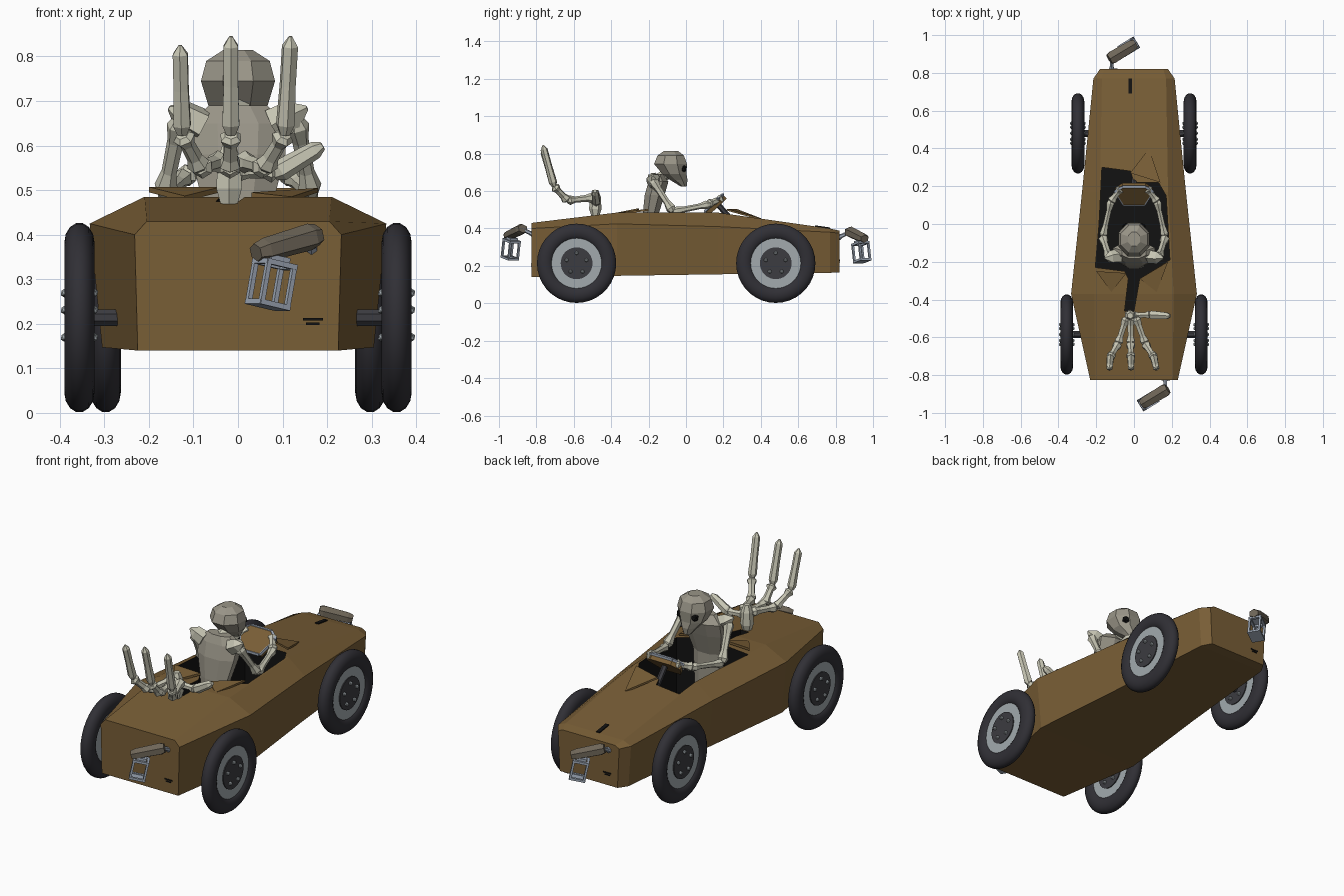
import bpy, bmesh, math
from mathutils import Vector, Matrix

if "Cube" in bpy.data.objects:
    bpy.data.objects.remove(bpy.data.objects["Cube"])

def mat(name, r, g, b):
    m = bpy.data.materials.new(name)
    m.diffuse_color = (r, g, b, 1)
    m.use_nodes = True
    m.node_tree.nodes["Principled BSDF"].inputs["Base Color"].default_value = m.diffuse_color
    return m

WOOD = mat("coffin wood", .19, .112, .037)
BONE = mat("pale bone", .58, .57, .46)
OLD = mat("aged bone", .32, .30, .245)
ARM = mat("lantern arm", .16, .135, .10)
TYRE = mat("rubber", .03, .029, .036)
RIM = mat("rim steel", .36, .40, .42)
HUB = mat("dark hub", .045, .045, .052)
IRON = mat("lantern metal", .35, .40, .48)
BLACK = mat("black", .006, .006, .006)

def finish(name, bm, m, smooth=False):
    bmesh.ops.recalc_face_normals(bm, faces=bm.faces)
    me = bpy.data.meshes.new(name)
    bm.to_mesh(me)
    bm.free()
    me.materials.append(m)
    ob = bpy.data.objects.new(name, me)
    bpy.context.collection.objects.link(ob)
    if smooth:
        for p in me.polygons:
            p.use_smooth = True
    return ob

def loft(name, rings, m, wrap=False, smooth=False):
    bm = bmesh.new()
    vs = [[bm.verts.new(p) for p in r] for r in rings]
    k = len(rings[0])
    for i in range(len(vs) if wrap else len(vs) - 1):
        a, b = vs[i], vs[(i + 1) % len(vs)]
        for j in range(k):
            bm.faces.new((a[j], a[(j + 1) % k], b[(j + 1) % k], b[j]))
    if not wrap:
        bm.faces.new(vs[0])
        bm.faces.new(vs[-1])
    return finish(name, bm, m, smooth)

def rod(name, p0, p1, prof, m, sides=6, flat=1.0):
    """Faceted rod; prof is a list of (fraction along, radius)."""
    p0, p1 = Vector(p0), Vector(p1)
    q = (p1 - p0).to_track_quat('Z', 'Y')
    rings = []
    for t, r in prof:
        c = p0.lerp(p1, t)
        rings.append([c + q @ Vector((r * math.cos(a), r * flat * math.sin(a), 0))
                      for a in [math.tau * (i + .5) / sides for i in range(sides)]])
    return loft(name, rings, m)

def bone(name, p0, p1, r, m=BONE):
    return rod(name, p0, p1, [(0, r * .6), (.1, r), (.3, r * .7), (.7, r * .65), (.9, r), (1, r * .6)], m)

def box(name, c, s, m, rot=None):
    bm = bmesh.new()
    bmesh.ops.create_cube(bm, size=1)
    bmesh.ops.scale(bm, vec=s, verts=bm.verts)
    mt = Matrix.Translation(c) @ (rot.to_4x4() if rot else Matrix())
    bmesh.ops.transform(bm, matrix=mt, verts=bm.verts)
    return finish(name, bm, m)

def ball(name, c, s, m):
    bm = bmesh.new()
    bmesh.ops.create_icosphere(bm, subdivisions=1, radius=1)
    bmesh.ops.scale(bm, vec=s, verts=bm.verts)
    bmesh.ops.translate(bm, vec=c, verts=bm.verts)
    return finish(name, bm, m)

# Coffin body: y, bottom z, bottom half width, rim z, rim half width, top z, top half width
stations = [(-.825, .14, .225, .40, .232, .43, .205), (-.37, .147, .305, .425, .333, .485, .21),
            (.17, .155, .25, .41, .275, .485, .18), (.77, .163, .20, .38, .215, .40, .17),
            (.82, .165, .17, .375, .18, .388, .155)]
body = loft("coffin_body", [[(-b, y, zb), (-r, y, zr), (-t, y, zt), (t, y, zt), (r, y, zr), (b, y, zb)]
                            for y, zb, b, zr, r, zt, t in stations], WOOD)

# Broken cockpit opening with a crack running to the hand
hole = [(-.17, .30), (-.02, .28), (0, .22), (.13, .22), (.17, .15), (.19, -.19), (.03, -.29), (.0, -.46),
        (-.05, -.46), (-.03, -.29), (-.05, -.25), (-.205, -.23), (-.185, 0)]
cutter = loft("cockpit_cutter", [[(x, y, z) for x, y in hole] for z in (.19, .7)], BLACK)
cutter.hide_render = True
body.data.materials.append(BLACK)
mod = body.modifiers.new("cockpit", 'BOOLEAN')
mod.operation, mod.solver, mod.object = 'DIFFERENCE', 'EXACT', cutter
bpy.context.view_layer.objects.active = body
bpy.ops.object.modifier_apply(modifier="cockpit")
bpy.data.objects.remove(cutter)
# interior faces are the cavity floor and the vertical walls inside the outline
for p in body.data.polygons:
    c = p.center
    inside = abs(c.x) < .215 and -.47 < c.y < .305 and c.z > .18 and abs(p.normal.z) < .02
    floor = abs(c.z - .19) < .005
    p.material_index = 1 if inside or floor else 0

# Splintered boards at the cockpit edge
def shard(name, a, b, c, lift):
    tri = [Vector(a), Vector(b), Vector(c)]
    loft(name, [tri, [v + Vector((0, 0, lift)) for v in tri]], WOOD)
shard("rear_splinter_left", (-.20, -.25, .495), (-.04, -.26, .495), (-.12, -.36, .475), .012)
shard("rear_splinter_right", (.03, -.29, .485), (.18, -.20, .495), (.12, -.36, .475), .01)
shard("front_splinter", (-.02, .27, .495), (.14, .22, .495), (.08, .40, .445), .01)

# Small black slots on both ends and on the lid
for z, w in ((.21, .045), (.2, .03)):
    box("front_slot", (.168, -.826, z), (w, .005, .006), BLACK)
    box("back_slot", (-.11, .821, z + .02), (w, .005, .006), BLACK)
box("lid_slot", (-.02, .73, .407), (.02, .08, .008), BLACK, Matrix.Rotation(-.14, 3, 'X'))

# Wheels
def circle(x, y, z, r, n):
    return [(x, y + r * math.sin(math.tau * i / n), z + r * math.cos(math.tau * i / n)) for i in range(n)]

def wheel(name, x, y):
    z, n = .214, 36
    sec = [(.034 * math.cos(a), .168 + .045 * math.sin(a)) for a in [math.tau * i / 14 for i in range(14)]]
    loft(name + "_tyre", [circle(x + dx, y, z, r, n) for dx, r in sec], TYRE, True, True)
    loft(name + "_rim", [circle(x + d, y, z, .135, n) for d in (-.022, .022)], RIM)
    loft(name + "_hub", [circle(x + d, y, z, .085, n) for d in (-.027, .027)], HUB)
    for i in range(5):
        a = math.tau * i / 5
        for s in (-1, 1):
            ball(name + "_bolt", (x + s * .032, y + .055 * math.sin(a), z + .055 * math.cos(a)),
                 (.011, .011, .011), RIM)

for s, side in ((-1, "left"), (1, "right")):
    wheel(side + "_wide_wheel", s * .356, -.585)
    wheel(side + "_narrow_wheel", s * .297, .48)
for y, w in ((-.585, .34), (.48, .29)):
    rod("axle", (-w, y, .214), (w, y, .214), [(0, .02), (1, .02)], HUB, 8)

# Lanterns on crooked arms, one per end
def lantern(name, turn, dx, dz):
    start = set(bpy.data.objects)
    bone(name + "_bracket", (.165, -.81, .365), (.165, -.885, .40), .016, IRON)
    rod(name + "_arm", (.178, -.872, .40), (.04, -.955, .36),
        [(0, .03), (.12, .038), (.85, .034), (1, .026)], ARM, 6, .8)
    rot = Matrix.Rotation(.55, 3, 'Z') @ Matrix.Rotation(.2, 3, 'Y')
    c = Vector((.075, -.937, .29))
    def bar(p, s):
        box(name + "_frame", c + rot @ Vector(p), s, IRON, rot)
    for a in (-1, 1):
        for b in (-1, 1):
            bar((a * .034, b * .028, 0), (.011, .011, .10))
        for z in (-.048, .045):
            bar((a * .034, 0, z), (.013, .066, .012))
            bar((0, a * .028, z), (.078, .013, .012))
    bar((0, 0, -.05), (.07, .06, .008))
    bar((0, 0, .056), (.05, .045, .014))
    m = Matrix.Translation((dx, 0, dz)) @ Matrix.Rotation(turn, 4, 'Z')
    for ob in set(bpy.data.objects) - start:
        ob.data.transform(m)
lantern("front_lantern", 0, 0, 0)
lantern("back_lantern", math.pi, .047, -.015)

# Skeleton driver
def oval(z, y0, y1, hx, n=8):
    c, h = (y0 + y1) / 2, (y1 - y0) / 2
    return [(hx * math.cos(a), c + h * math.sin(a), z) for a in [math.tau * (i + .5) / n for i in range(n)]]

loft("ribcage", [oval(*r) for r in ((.20, -.24, -.14, .07), (.47, -.235, -.145, .085), (.58, -.225, -.11, .115),
                                    (.65, -.205, -.09, .12), (.69, -.185, -.12, .07))], OLD)
rod("neck", (0, -.15, .66), (0, -.09, .70), [(0, .03), (1, .03)], BONE)
loft("skull", [oval(*r) for r in ((.625, -.03, .005, .02), (.66, -.09, .012, .045), (.69, -.13, .008, .072),
                                  (.745, -.178, .012, .09), (.79, -.158, -.005, .077),
                                  (.815, -.12, -.04, .035))], OLD)
for s, side in ((-1, "left"), (1, "right")):
    ball(side + "_eye_socket", (s * .04, -.013, .72), (.024, .018, .022), BLACK)
    rod(side + "_shoulder", (s * .08, -.17, .645), (s * .155, -.18, .685), [(0, .04), (.6, .035), (1, .006)], BONE, 5)
    bone(side + "_upper_arm", (s * .13, -.18, .66), (s * .165, -.07, .49), .027)
    bone(side + "_forearm", (s * .165, -.07, .49), (s * .12, .13, .53), .023)
    bone(side + "_driver_hand", (s * .12, .12, .53), (s * .07, .19, .56), .026)

# Coffin-shaped steering wheel and column
hexa = [(-.06, .055), (-.10, .02), (-.055, -.075), (.055, -.075), (.10, .02), (.06, .055)]
tilt = Matrix.Translation((0, .165, .535)) @ Matrix.Rotation(.75, 4, 'X')
loft("steering_panel", [[tilt @ Vector((x, y, z)) for x, y in hexa] for z in (-.018, .018)], WOOD)
for i in range(6):
    a, b = hexa[i], hexa[(i + 1) % 6]
    rod("steering_rim", tilt @ Vector((*a, .012)), tilt @ Vector((*b, .012)), [(0, .009), (1, .009)], IRON, 4)
rod("steering_column", (0, .17, .53), (0, .30, .38), [(0, .015), (1, .015)], HUB)

# Giant bony hand bursting out of the lid
rod("wrist", (-.02, -.485, .42), (-.02, -.485, .605), [(0, .006), (.45, .033), (.8, .03), (1, .016)], BONE)
for nm, x0, x1, x2, x3, top in (("outer", -.04, -.085, -.125, -.13, .825), ("middle", -.018, -.018, -.016, -.016, .845),
                                ("inner", .01, .06, .105, .118, .845)):
    a, b, c, d = (x0, -.495, .565), (x1, -.635, .55), (x2, -.705, .625), (x3, -.765, top)
    bone(nm + "_finger_base", a, b, .026)
    bone(nm + "_finger_middle", b, c, .026)
    rod(nm + "_finger_tip", c, d, [(0, .012), (.1, .022), (.5, .019), (.9, .019), (1, .004)], BONE)
bone("thumb_base", (0, -.485, .545), (.085, -.48, .54), .024)
rod("thumb_tip", (.08, -.48, .535), (.19, -.487, .6), [(0, .015), (.15, .025), (.85, .02), (1, .01)], BONE)
